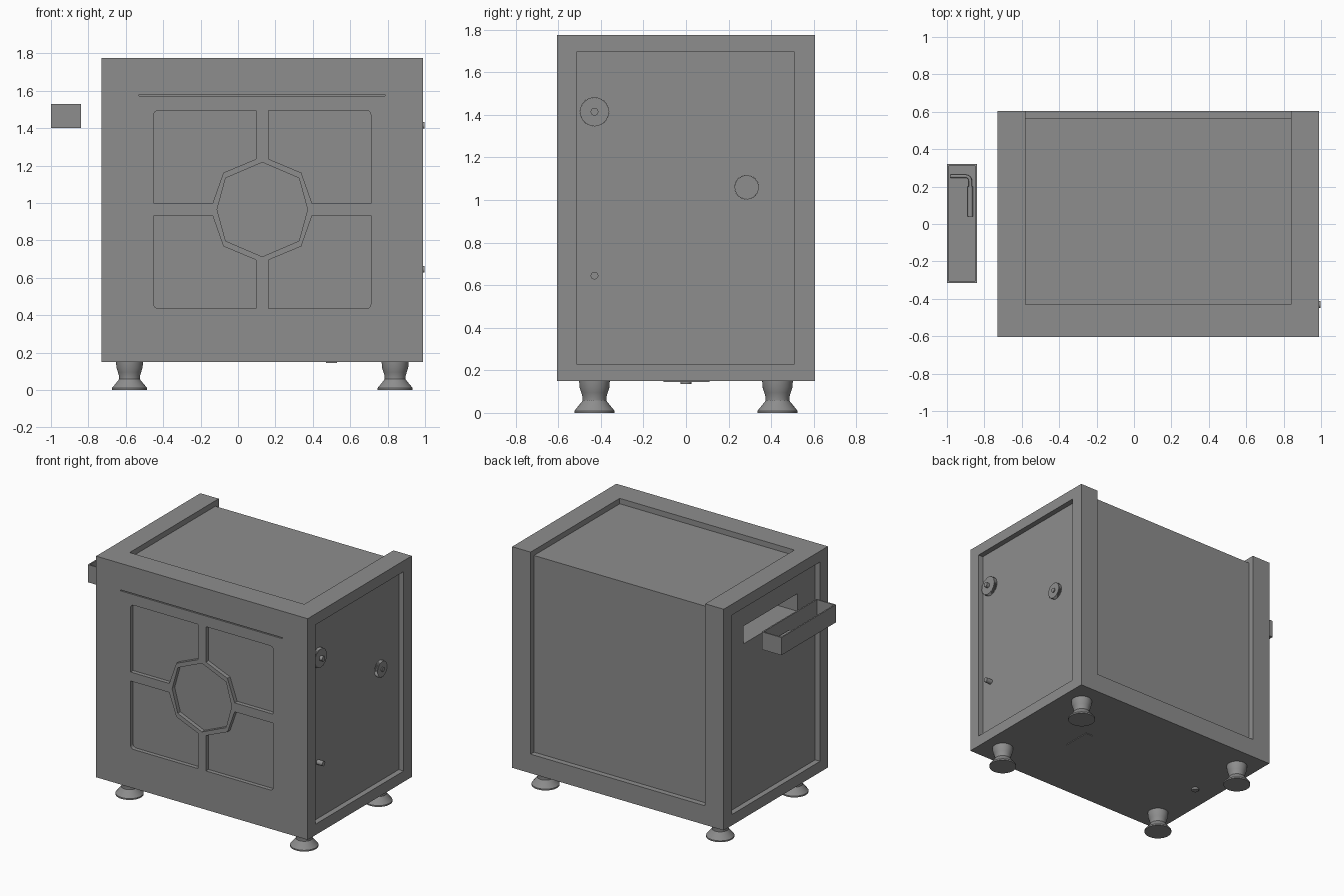
import bpy, bmesh
from math import sin, cos, pi
from mathutils import Vector

if "Cube" in bpy.data.objects:
    bpy.data.objects.remove(bpy.data.objects["Cube"])

grey = bpy.data.materials.new("mid grey")
grey.use_nodes = True
COLOUR = (0.27, 0.27, 0.27, 1)
grey.diffuse_color = COLOUR
grey.node_tree.nodes["Principled BSDF"].inputs["Base Color"].default_value = COLOUR

CX, CZ = 0.13, 0.965        # body centre in x, front pattern centre in z
LEFT, RIGHT, BACK, TOP, BOTTOM = -0.73, 0.99, 0.605, 1.775, 0.15
DEPTH = 0.04                # recess depth


def finish(bm, name, smooth=False):
    bmesh.ops.recalc_face_normals(bm, faces=bm.faces)
    mesh = bpy.data.meshes.new(name)
    bm.to_mesh(mesh)
    bm.free()
    mesh.materials.append(grey)
    ob = bpy.data.objects.new(name, mesh)
    bpy.context.collection.objects.link(ob)
    bpy.ops.object.select_all(action="DESELECT")
    bpy.context.view_layer.objects.active = ob
    ob.select_set(True)
    if smooth:
        bpy.ops.object.shade_smooth_by_angle()
    return ob


def prism(name, points, direction, smooth=False):
    """Extrude a closed outline along a direction."""
    bm = bmesh.new()
    face = bm.faces.new([bm.verts.new(p) for p in points])
    new = bmesh.ops.extrude_face_region(bm, geom=[face])["geom"]
    bmesh.ops.translate(bm, vec=direction,
                        verts=[v for v in new if isinstance(v, bmesh.types.BMVert)])
    return finish(bm, name, smooth)


def box(name, x, y, z):
    outline = [(x[0], y[0], z[0]), (x[1], y[0], z[0]), (x[1], y[1], z[0]), (x[0], y[1], z[0])]
    return prism(name, outline, (0, 0, z[1] - z[0]))


def disc(name, x0, x1, y, z, r, sides=32, tooth=0.0):
    """Disc facing sideways; with a tooth size its rim is knurled."""
    pts = []
    for i in range(sides):
        a, rad = 2 * pi * i / sides, r - tooth * (i % 2)
        pts.append((x0, y + rad * cos(a), z + rad * sin(a)))
    return prism(name, pts, (x1 - x0, 0, 0), smooth=not tooth)


def cut(target, cutter):
    cutter.hide_render = True
    mod = target.modifiers.new("cut", "BOOLEAN")
    mod.operation, mod.solver, mod.object = "DIFFERENCE", "EXACT", cutter
    bpy.ops.object.select_all(action="DESELECT")
    bpy.context.view_layer.objects.active = target
    target.select_set(True)
    bpy.ops.object.modifier_apply(modifier=mod.name)
    bpy.data.objects.remove(cutter)


# Cabinet body
body = box("cabinet_body", (LEFT, RIGHT), (-BACK, BACK), (BOTTOM, TOP))

# Recessed side panels
for x in ((LEFT - 0.1, LEFT + DEPTH), (RIGHT - DEPTH, RIGHT + 0.1)):
    cut(body, box("side_cutter", x, (-0.515, 0.51), (0.23, 1.695)))

# Recessed top and back panels, joined at the back edge
cut(body, box("top_cutter", (-0.58, 0.84), (-0.43, 0.8), (TOP - DEPTH, 2)))
cut(body, box("back_cutter", (-0.58, 0.84), (BACK - DEPTH, 0.8), (0.29, 2)))

# Thin slit above the front pattern
cut(body, box("slit_cutter", (-0.53, 0.785), (-0.7, -0.57), (1.573, 1.58)))

# Drawer opening in the left panel
cut(body, box("drawer_cutter", (-0.9, -0.53), (-0.31, 0.32), (1.4, 1.53)))

# Front pattern: a central octagon and four panels with rounded outer corners
octagon = [(0, 0.252), (0.196, 0.168), (0.242, 0), (0.196, -0.168)]
octagon += [(-u, -v) for u, v in octagon]
panel = [(0.033, 0.525), (0.033, 0.27), (0.208, 0.197), (0.266, 0.033), (0.575, 0.033)]
R = 0.025
panel += [(0.555 + R * cos(a), 0.505 + R * sin(a)) for a in (pi / 12 * i for i in range(7))]
panel[0] = (0.033, 0.53)
panel[4] = (0.58, 0.033)
shapes = [octagon] + [[(su * u, sv * v) for u, v in panel] for su in (1, -1) for sv in (1, -1)]
for shape in shapes:
    outline = [(CX + u, -0.7, CZ + v) for u, v in shape]
    cut(body, prism("front_cutter", outline, (0, 0.7 - BACK + 0.03, 0)))

# Turned feet
profile = [(0, 0), (0.094, 0), (0.094, 0.01), (0.06, 0.052), (0.056, 0.058),
           (0.056, 0.075), (0.062, 0.095), (0.07, 0.12), (0.072, 0.15), (0, 0.15)]
for sx, side in ((-1, "right"), (1, "left")):
    for sy, end in ((-1, "front"), (1, "back")):
        bm = bmesh.new()
        verts = [bm.verts.new((r, 0, z)) for r, z in profile]
        edges = [bm.edges.new(pair) for pair in zip(verts, verts[1:])]
        bmesh.ops.spin(bm, geom=verts + edges, cent=(0, 0, 0), axis=(0, 0, 1),
                       angle=2 * pi, steps=36)
        bmesh.ops.remove_doubles(bm, verts=bm.verts, dist=0.0001)
        foot = finish(bm, f"{end}_{side}_foot", smooth=True)
        foot.location = (CX + sx * 0.71, sy * 0.43, 0)

# Knurled knobs and pins on the side panel
PANEL = RIGHT - DEPTH
disc("upper_knob", PANEL - 0.01, PANEL + 0.025, -0.43, 1.415, 0.07, 120, 0.004)
disc("middle_knob", PANEL - 0.01, PANEL + 0.025, 0.285, 1.06, 0.059, 100, 0.004)
disc("upper_knob_pin", PANEL, 0.998, -0.43, 1.415, 0.018)
disc("middle_knob_pin", PANEL, PANEL + 0.032, 0.285, 1.06, 0.017)
disc("lower_pin", PANEL - 0.01, 0.998, -0.43, 0.645, 0.018)

# Open tray pulled out of the drawer slot
tray = box("drawer_tray", (-1, -0.84), (-0.315, 0.32), (1.4, 1.53))
cut(tray, box("tray_cutter", (-0.99, -0.85), (-0.305, 0.31), (1.415, 1.6)))


# Bent key with a sleeve lying in the tray
def rod(name, points, radius):
    curve = bpy.data.curves.new(name, "CURVE")
    curve.dimensions = "3D"
    curve.bevel_depth, curve.bevel_resolution, curve.use_fill_caps = radius, 3, True
    spline = curve.splines.new("POLY")
    spline.points.add(len(points) - 1)
    for p, co in zip(spline.points, points):
        p.co = (*co, 1)
    curve.materials.append(grey)
    ob = bpy.data.objects.new(name, curve)
    bpy.context.collection.objects.link(ob)


KZ = 1.431
bend = [(-0.9 + 0.025 * sin(a), 0.23 + 0.025 * cos(a), KZ) for a in (pi / 10 * i for i in range(6))]
rod("bent_key", [(-0.98, 0.255, KZ)] + bend + [(-0.875, 0.1, KZ)], 0.009)
rod("key_sleeve", [(-0.875, 0.2, KZ), (-0.875, 0.04, KZ)], 0.015)

# Underside latch plate and button
box("underside_plate", (0.47, 0.53), (-0.105, 0.11), (0.145, 0.155))
ring = [(-0.56 + 0.025 * cos(a), 0.025 * sin(a), 0.136) for a in (pi / 12 * i for i in range(24))]
prism("underside_button", ring, (0, 0, 0.02), smooth=True)
